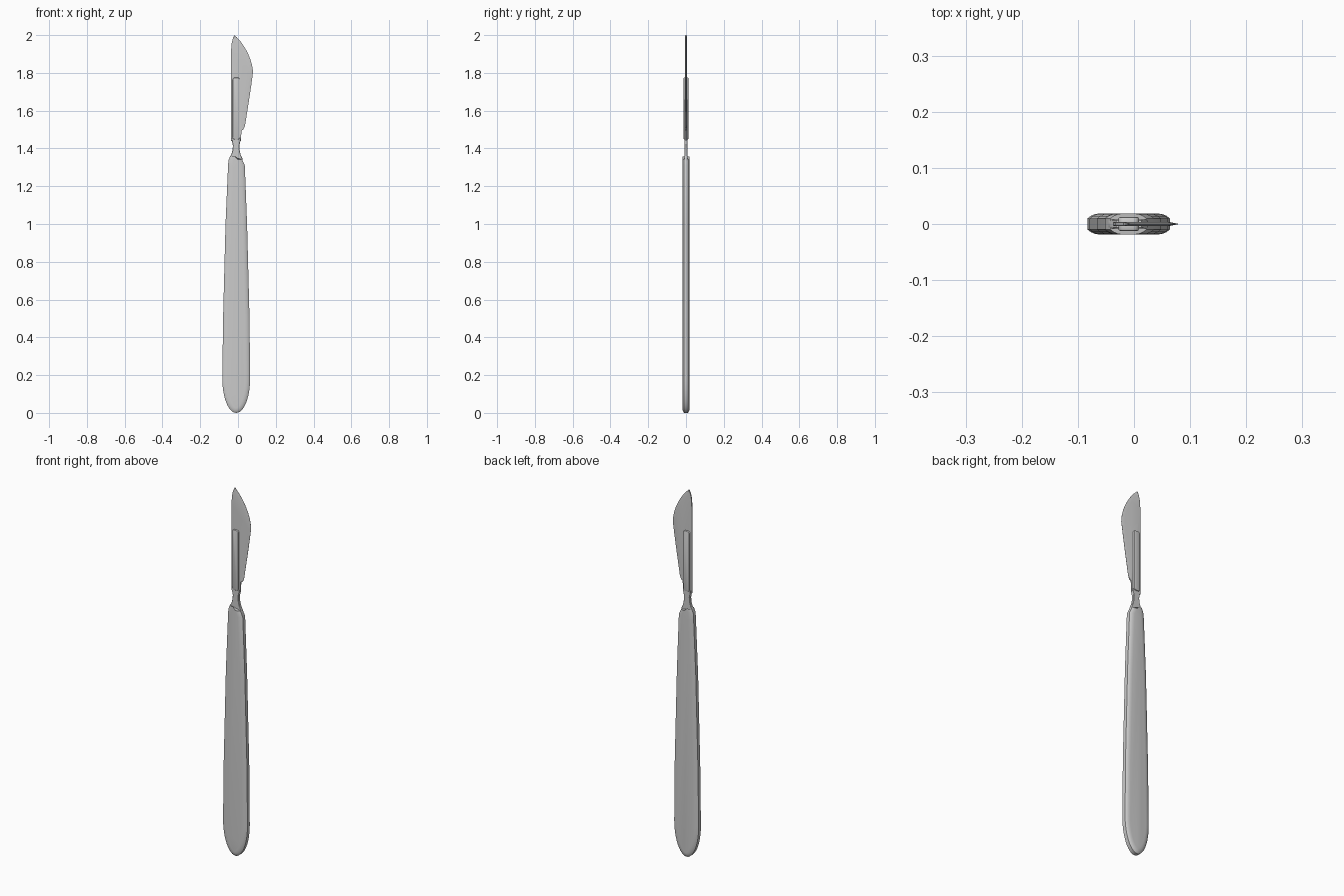
import bpy, bmesh, math
from mathutils import Vector
from mathutils.geometry import interpolate_bezier

if "Cube" in bpy.data.objects:
    bpy.data.objects.remove(bpy.data.objects["Cube"])


def inset(pts, dist, lock_z=1e9):
    """Move a counter-clockwise (x, z) outline inward; above lock_z only sideways."""
    out = []
    n = len(pts)
    for i, p in enumerate(pts):
        d = dist[i] if isinstance(dist, list) else dist
        a, b = Vector(pts[i - 1]), Vector(pts[(i + 1) % n])
        t = (b - a).normalized()
        nx, nz = -t.y, t.x
        if p[1] > lock_z:
            nx, nz = (1 if p[0] < -0.01 else -1), 0
        out.append((p[0] + nx * d, p[1] + nz * d))
    return out


def loft(name, rings, angle=35):
    """Skin matching rings of (x, y, z) points and cap both ends."""
    bm = bmesh.new()
    vs = [[bm.verts.new(p) for p in r] for r in rings]
    n = len(vs[0])
    for r, s in zip(vs, vs[1:]):
        for i in range(n):
            j = (i + 1) % n
            bm.faces.new((r[i], r[j], s[j], s[i]))
    bm.faces.new(vs[0])
    bm.faces.new(vs[-1])
    bmesh.ops.recalc_face_normals(bm, faces=bm.faces[:])
    me = bpy.data.meshes.new(name)
    bm.to_mesh(me)
    bm.free()
    ob = bpy.data.objects.new(name, me)
    bpy.context.collection.objects.link(ob)
    bpy.context.view_layer.objects.active = ob
    ob.select_set(True)
    bpy.ops.object.shade_smooth_by_angle(angle=math.radians(angle))
    ob.select_set(False)
    return ob


def plate(name, pts, profile, lock_z=1e9):
    """Symmetric plate; profile lists (inset, half thickness) from flat face to rim."""
    half = [(inset(pts, d, lock_z), y) for d, y in profile]
    rings = [[(x, -y, z) for x, z in r] for r, y in half]
    rings += [[(x, y, z) for x, z in r] for r, y in reversed(half)]
    return loft(name, rings)


# handle: tapered flat grip with rounded butt and soft edges
butt = [(-0.0095 - 0.0735 * math.cos(a), 0.18 - 0.18 * math.sin(a))
        for a in [math.pi * i / 24 for i in range(25)]]
grip = butt + [(0.061, 0.5), (0.048, 1.0), (0.036, 1.31), (0.022, 1.342),
               (-0.042, 1.358), (-0.051, 1.335), (-0.053, 1.30),
               (-0.066, 1.0), (-0.079, 0.5)]
plate("handle", grip, [(0.025, 0.019), (0.014, 0.0178), (0.006, 0.0145), (0.0, 0.010)],
      lock_z=1.2)

# neck: thin waist between handle and blade mount
neck = [(-0.045, 1.32), (0.026, 1.32), (0.024, 1.345), (0.013, 1.37), (0.008, 1.395),
        (0.007, 1.415), (0.013, 1.44), (0.013, 1.455), (-0.032, 1.455), (-0.032, 1.44),
        (-0.027, 1.415), (-0.029, 1.39), (-0.036, 1.368), (-0.045, 1.352)]
plate("neck", neck, [(0.002, 0.008), (0.0, 0.006)])

# blade: straight spine, curved cutting edge ground to a thin edge
belly = [(p.x, p.y) for p in interpolate_bezier(
    Vector((0.079, 1.80)), Vector((0.079, 1.87)), Vector((0.03, 1.96)),
    Vector((-0.019, 2.0)), 14)]
heel = [(-0.037, 1.44), (0.016, 1.44), (0.018, 1.495), (0.028, 1.50)]
edge = [(0.037, 1.52), (0.056, 1.64), (0.071, 1.74)] + belly
spine = [(-0.028, 1.98), (-0.034, 1.955), (-0.037, 1.91)]
outline = heel + edge + spine
cut = [False] * len(heel) + [True] * (len(edge) - 1) + [False] * (len(spine) + 1)
flat = inset(outline, [0.018 if c else 0.002 for c in cut])
rim = [0.0004 if c else 0.003 for c in cut]
loft("blade", [
    [(x, -0.004, z) for x, z in flat],
    [(x, -r, z) for (x, z), r in zip(outline, rim)],
    [(x, r, z) for (x, z), r in zip(outline, rim)],
    [(x, 0.004, z) for x, z in flat]], angle=25)

# blade mount: long rounded rail on each face of the blade
r, cx = 0.0185, -0.0095
rail = []
for sx, sz, a0 in ((-1, -1, 180), (1, -1, 270), (1, 1, 0), (-1, 1, 90)):
    c = 0.011
    mx, mz = cx + sx * (r - c), (1.775 - c if sz > 0 else 1.447 + c)
    for k in range(5):
        a = math.radians(a0 + k * 22.5)
        rail.append((mx + c * math.cos(a), mz + c * math.sin(a)))
for side, s in (("front", -1), ("back", 1)):
    loft("mount_rail_" + side, [[(x, s * y, z) for x, z in inset(rail, d)]
         for d, y in ((0.0, 0.003), (0.0, 0.009), (0.0015, 0.0115), (0.005, 0.0128))])
